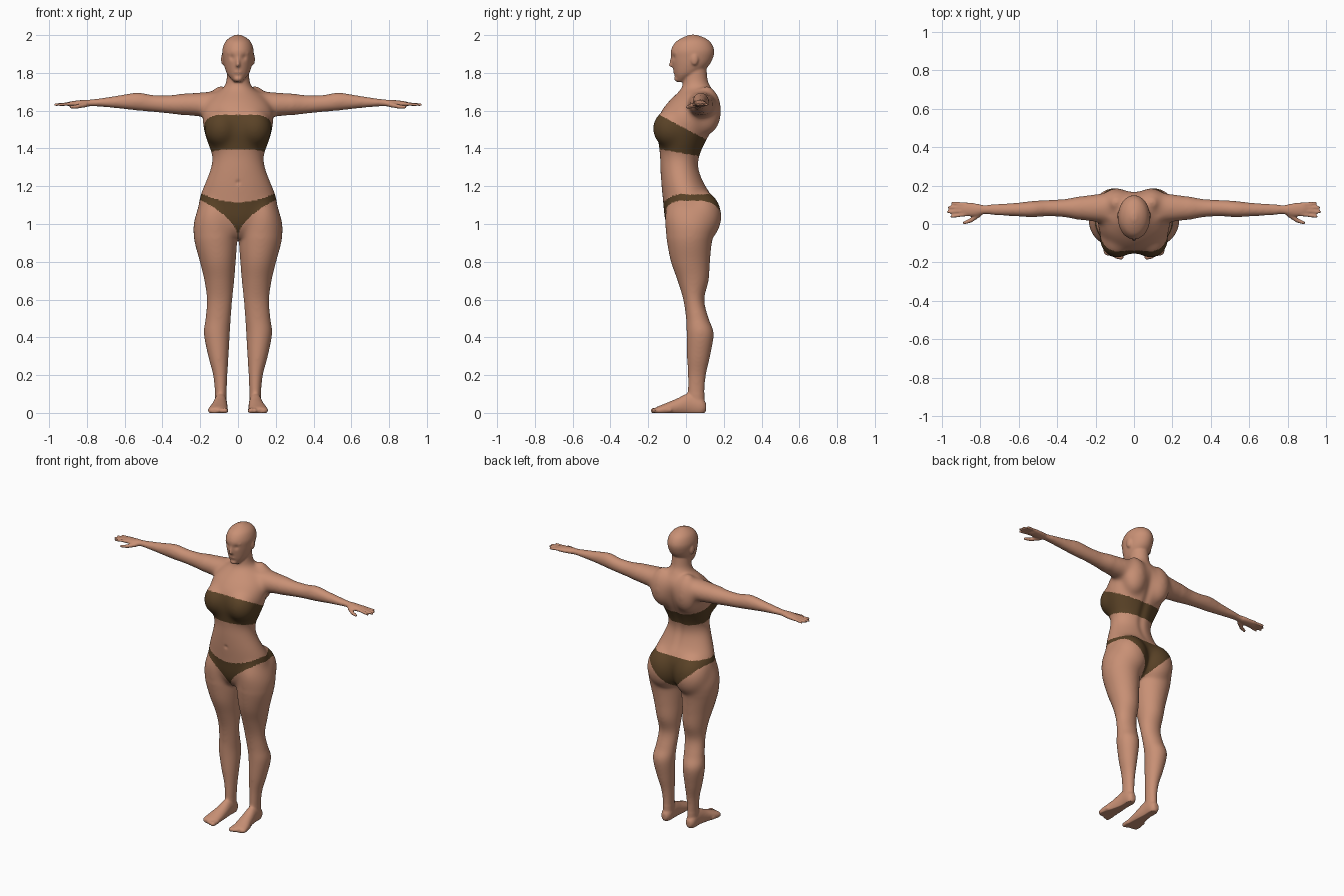
import bpy, bmesh, math
from mathutils import Vector, Matrix

cube = bpy.data.objects.get("Cube")
if cube:
    bpy.data.objects.remove(cube, do_unlink=True)


def material(name, colour):
    m = bpy.data.materials.new(name)
    m.use_nodes = True
    m.diffuse_color = colour
    bsdf = m.node_tree.nodes["Principled BSDF"]
    bsdf.inputs["Base Color"].default_value = colour
    bsdf.inputs["Roughness"].default_value = 0.7
    return m


skin = material("skin", (0.58, 0.28, 0.178, 1))
cloth = material("brown cloth", (0.102, 0.055, 0.02, 1))

# Axis order for a section: t along the part, u and v across it
PLACE = {"Z": lambda t, u, v: (u, v, t),
         "X": lambda t, u, v: (t, v, u),
         "Y": lambda t, u, v: (u, t, v)}


def spline(a, b, c, d, f):
    return b + 0.5 * f * (c - a + f * (2*a - 5*b + 4*c - d + f * (3 * (b - c) + d - a)))


def loft(bm, axis, rows, sides=32, steps=5):
    """Skin smooth oval sections, each (t, u low, u high, v low, v high)."""
    path = []
    for i in range(len(rows) - 1):
        four = [rows[max(i - 1, 0)], rows[i], rows[i + 1], rows[min(i + 2, len(rows) - 1)]]
        path += [[spline(*n, s / steps) for n in zip(*four)] for s in range(steps)]
    path.append(rows[-1])
    rings = []
    for t, u0, u1, v0, v1 in path:
        ring = []
        for k in range(sides):
            a = math.tau * k / sides
            u = (u0 + u1 + (u1 - u0) * math.cos(a)) / 2
            v = (v0 + v1 + (v1 - v0) * math.sin(a)) / 2
            ring.append(bm.verts.new(PLACE[axis](t, u, v)))
        rings.append(ring)
    for p, q in zip(rings, rings[1:]):
        for k in range(sides):
            n = (k + 1) % sides
            bm.faces.new((p[k], p[n], q[n], q[k]))
    bm.faces.new(rings[0])
    bm.faces.new(rings[-1])


def ball(bm, centre, radii, level=3):
    mat = Matrix.Translation(centre) @ Matrix.Diagonal((*radii, 1))
    bmesh.ops.create_icosphere(bm, subdivisions=level, radius=1, matrix=mat)


def capsule(bm, a, b, r0, r1, count=14):
    a, b = Vector(a), Vector(b)
    for i in range(count):
        f = i / (count - 1)
        ball(bm, a.lerp(b, f), [r0 + (r1 - r0) * f] * 3, 2)


def centred(rows):
    return [(z, -w, w, front, back) for z, w, front, back in rows]


bm = bmesh.new()

# Left arm
loft(bm, "X", [
    (.07, 1.61, 1.695, .04, .15), (.14, 1.575, 1.70, .01, .16),
    (.20, 1.568, 1.698, .01, .157), (.28, 1.575, 1.692, .02, .145),
    (.36, 1.584, 1.682, .035, .13), (.45, 1.593, 1.683, .04, .125),
    (.53, 1.60, 1.696, .035, .12), (.62, 1.61, 1.683, .04, .11),
    (.72, 1.62, 1.667, .045, .105), (.78, 1.622, 1.66, .05, .10),
    (.83, 1.62, 1.656, .04, .108), (.88, 1.62, 1.65, .042, .112),
    (.90, 1.625, 1.645, .05, .105)])

# Fingers and thumb
for y0, y1, tip in ((.050, .038, .95), (.068, .062, .968), (.086, .087, .964), (.103, .109, .946)):
    capsule(bm, (.87, y0, 1.637), (tip, y1, 1.632), .0105, .008, 18)
capsule(bm, (.80, .055, 1.633), (.85, .018, 1.622), .015, .012)
capsule(bm, (.85, .018, 1.622), (.885, .006, 1.619), .012, .009)

# Left leg
loft(bm, "Z", [
    (1.14, .05, .19, -.09, .11), (1.05, .02, .224, -.112, .15),
    (.98, .004, .238, -.11, .155), (.90, .005, .229, -.10, .137),
    (.80, .012, .202, -.08, .127), (.70, .02, .178, -.045, .12),
    (.60, .03, .165, -.015, .097), (.50, .038, .172, 0, .12),
    (.42, .043, .181, .003, .147), (.30, .05, .158, .005, .128),
    (.20, .056, .132, .01, .106), (.10, .06, .122, .01, .098),
    (.03, .06, .122, .015, .10)])
ball(bm, (.095, .024, .575), (.04, .033, .055))

# Left foot and toes
loft(bm, "Y", [
    (.107, .075, .11, .01, .05), (.08, .06, .124, -.015, .085),
    (.02, .058, .127, -.015, .105), (-.05, .055, .14, -.015, .075),
    (-.11, .055, .156, -.015, .05), (-.15, .06, .158, -.01, .034),
    (-.165, .075, .14, 0, .025)])
for i in range(5):
    x, y, r = .068 + .02 * i, -.172 + .003 * i * i, .0155 - .0015 * i
    capsule(bm, (x - .002, y + .04, .014), (x, y, .012), r, r, 8)

# Left buttock, breast, shoulder blade, collarbone, ear and brow
ball(bm, (.1, .068, 1.04), (.12, .122, .145))
ball(bm, (.086, -.078, 1.505), (.094, .1, .105))
ball(bm, (.09, .11, 1.60), (.085, .078, .13))
capsule(bm, (.03, -.022, 1.69), (.14, .04, 1.688), .01, .01)
ball(bm, (.079, .045, 1.872), (.011, .02, .032))
capsule(bm, (.012, -.066, 1.902), (.048, -.05, 1.904), .01, .01)

# Mirror the paired parts to the right
copy = bmesh.ops.duplicate(bm, geom=bm.verts[:] + bm.edges[:] + bm.faces[:])["geom"]
for v in copy:
    if isinstance(v, bmesh.types.BMVert):
        v.co.x *= -1

# Torso and neck
loft(bm, "Z", centred([
    (.92, .03, -.05, .06), (.97, .12, -.095, .11), (1.03, .20, -.113, .14),
    (1.10, .21, -.12, .15), (1.16, .198, -.126, .13), (1.22, .174, -.132, .095),
    (1.30, .144, -.137, .068), (1.36, .137, -.138, .076), (1.42, .158, -.145, .10),
    (1.50, .182, -.155, .14), (1.58, .188, -.14, .165), (1.64, .168, -.10, .172),
    (1.69, .12, -.05, .155), (1.72, .08, -.024, .135), (1.76, .061, -.015, .115),
    (1.84, .057, -.012, .108)]), 48)

# Head, nose, lips and chin
loft(bm, "Z", centred([
    (1.752, .02, -.045, -.01), (1.775, .042, -.056, .03), (1.80, .06, -.064, .08),
    (1.84, .074, -.072, .122), (1.88, .081, -.078, .143), (1.92, .083, -.079, .149),
    (1.96, .07, -.058, .132), (1.985, .046, -.022, .10), (2.002, .012, .02, .055)]), 48)
capsule(bm, (0, -.073, 1.885), (0, -.08, 1.842), .007, .011)
capsule(bm, (-.013, -.06, 1.804), (.013, -.06, 1.804), .007, .007)
ball(bm, (0, -.045, 1.77), (.024, .018, .018))

bmesh.ops.recalc_face_normals(bm, faces=bm.faces[:])
mesh = bpy.data.meshes.new("body")
bm.to_mesh(mesh)
bm.free()
body = bpy.data.objects.new("body", mesh)
bpy.context.collection.objects.link(body)

# Fuse the parts into one skin
remesh = body.modifiers.new("fuse", "REMESH")
remesh.mode = "VOXEL"
remesh.voxel_size = 0.006
graph = bpy.context.evaluated_depsgraph_get()
fused = bpy.data.meshes.new_from_object(body.evaluated_get(graph))
body.modifiers.clear()
body.data = fused
fused.name = "body"
fused.materials.clear()
fused.materials.append(skin)
fused.materials.append(cloth)

bm = bmesh.new()
bm.from_mesh(fused)


def relax(keep, times):
    verts = [v for v in bm.verts if keep(v.co)]
    for _ in range(times):
        bmesh.ops.smooth_vert(bm, verts=verts, factor=0.5,
                              use_axis_x=True, use_axis_y=True, use_axis_z=True)


# Blend the trunk softly, the limbs lightly and the hands, feet and face least
relax(lambda c: abs(c.x) < .28 and .93 < c.z < 1.72, 50)
relax(lambda c: abs(c.x) < .8 and .1 < c.z < 1.74, 14)
relax(lambda c: True, 2)


def press(centre, radius, depth):
    """Push the skin in along y around a point and its mirror image."""
    for v in bm.verts:
        d = (Vector((abs(v.co.x), v.co.y, v.co.z)) - Vector(centre)).length
        v.co.y += depth * math.exp(-(d / radius) ** 2)


# Eye sockets, navel, spine groove and flat soles
press((.032, -.068, 1.882), .015, .007)
press((0, -.135, 1.22), .012, .006)
for v in bm.verts:
    c = v.co
    if c.y > .03 and 1.15 < c.z < 1.68:
        fade = math.sin(math.pi * (c.z - 1.15) / .53)
        c.y -= .01 * fade * math.exp(-(c.x / .025) ** 2)
    c.z = max(c.z, 0)


def is_band(c):
    return 1.395 - .17 * (c.y + .14) < c.z < 1.575 - .53 * (c.y + .135)


def is_briefs(c):
    across = min(abs(c.x) / .19, 1)
    top = 1.115 + .045 * across ** 2 if c.y < 0 else 1.157
    curve = .5 if c.y < .03 else .85
    return .92 + .203 * across ** curve < c.z < top


# Clothing is coloured by where it lies on the skin
for f in bm.faces:
    c = f.calc_center_median()
    f.smooth = True
    f.material_index = int(abs(c.x) < .27 and (is_band(c) or is_briefs(c)))
bm.to_mesh(fused)
bm.free()
